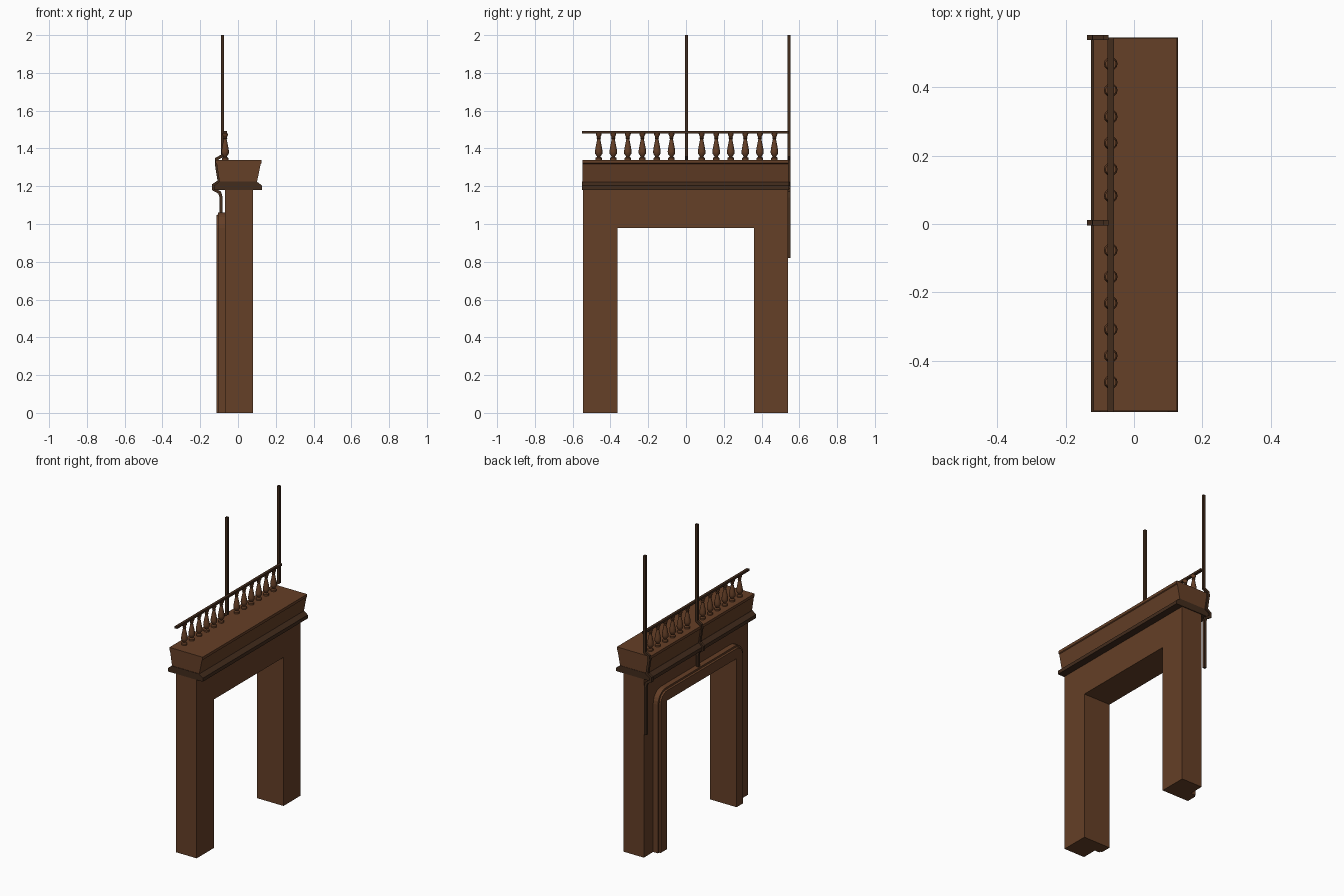
import bpy, bmesh, math
from mathutils import Vector

if "Cube" in bpy.data.objects:
    bpy.data.objects.remove(bpy.data.objects["Cube"])


def material(name, color):
    m = bpy.data.materials.new(name)
    m.diffuse_color = color
    m.use_nodes = True
    m.node_tree.nodes["Principled BSDF"].inputs["Base Color"].default_value = m.diffuse_color
    return m


BROWN = material("brown_wood", (0.13, 0.05, 0.02, 1))
DARK = material("dark_wood", (0.055, 0.025, 0.012, 1))


def make(name, verts, faces, mat, smooth=False):
    me = bpy.data.meshes.new(name)
    me.from_pydata(verts, [], faces)
    bm = bmesh.new()
    bm.from_mesh(me)
    bmesh.ops.recalc_face_normals(bm, faces=bm.faces)
    bm.to_mesh(me)
    bm.free()
    ob = bpy.data.objects.new(name, me)
    bpy.context.collection.objects.link(ob)
    me.materials.append(mat)
    if smooth:
        bpy.ops.object.select_all(action='DESELECT')
        ob.select_set(True)
        bpy.context.view_layer.objects.active = ob
        bpy.ops.object.shade_smooth_by_angle(angle=math.radians(40))
    return ob


def loft(name, rings, mat, smooth=False):
    """Skin a list of closed rings and cap both ends."""
    n = len(rings[0])
    verts = [v for r in rings for v in r]
    faces = [(i * n + j, i * n + (j + 1) % n, (i + 1) * n + (j + 1) % n, (i + 1) * n + j)
             for i in range(len(rings) - 1) for j in range(n)]
    faces += [tuple(range(n)), tuple(range(len(verts) - n, len(verts)))]
    return make(name, verts, faces, mat, smooth)


def extrude_y(name, profile, y0, y1, mat):
    return loft(name, [[(x, y, z) for x, z in profile] for y in (y0, y1)], mat)


# Wall with the square doorway, as an outline extruded in x
outline = [(-.545, 0), (-.363, 0), (-.363, .98), (.36, .98), (.36, 0), (.54, 0), (.54, 1.19), (-.545, 1.19)]
loft("gate_wall", [[(x, y, z) for y, z in outline] for x in (-.07, .08)], BROWN)

# Cornice: moulding band and flared block
extrude_y("cornice_band", [(-.126, 1.18), (.128, 1.18), (.128, 1.203), (.1, 1.224), (-.1, 1.224), (-.126, 1.203)],
          -.55, .545, DARK)
extrude_y("cornice_block", [(-.098, 1.22), (.1, 1.22), (.12, 1.318), (.125, 1.322), (.125, 1.34),
                            (-.118, 1.34), (-.118, 1.322), (-.113, 1.318)], -.547, .543, BROWN)

# Stepped door trim swept round the opening, rounded at the outer corners
section = [(.0, -.068), (.0, -.115), (.066, -.115), (.07, -.105), (.082, -.105), (.082, -.068)]
frames = [(-.363, 0, math.pi)]
frames += [(-.363, .98, math.pi - a * math.pi / 12) for a in range(7)]
frames += [(.36, .98, math.pi / 2 - a * math.pi / 12) for a in range(7)]
frames += [(.36, 0, 0)]
loft("door_trim", [[(x, y + d * math.cos(a), z + d * math.sin(a)) for d, x in section]
                   for y, z, a in frames], BROWN)


# Poles whose lower straps follow the cornice outline
def pole(name, y, bottom):
    path = [Vector(p) for p in [(-.082, 2), (-.082, 1.362), (-.114, 1.344), (-.115, 1.32), (-.1, 1.226),
                                (-.129, 1.206), (-.129, 1.184), (-.097, 1.166), (-.089, 1.14), (-.089, bottom)]]
    r, rings = .008, []
    for i, p in enumerate(path):
        a = (p - path[i - 1]).normalized() if i else (path[1] - p).normalized()
        b = (path[i + 1] - p).normalized() if i < len(path) - 1 else a
        t = (a + b).normalized()
        off = Vector((-t.y, t.x)) * (r / max(.6, t.dot(a)))
        u, v = p + off, p - off
        rings.append([(u.x, y - r, u.y), (u.x, y + r, u.y), (v.x, y + r, v.y), (v.x, y - r, v.y)])
    loft(name, rings, DARK)


pole("middle_pole", .003, 1.05)
pole("end_pole", .545, .82)

# Handrail
extrude_y("handrail", [(-.077, 1.478), (-.059, 1.478), (-.059, 1.492), (-.077, 1.492)], -.55, .545, DARK)

# Turned balusters, six each side of the middle pole
turning = [(.017, 1.338), (.017, 1.35), (.009, 1.356), (.012, 1.362), (.019, 1.372), (.02, 1.385), (.017, 1.405),
           (.010, 1.44), (.008, 1.45), (.012, 1.455), (.009, 1.46), (.015, 1.472), (.016, 1.48)]
SIDES = 12
for side in (-1, 1):
    for i in range(6):
        y = side * (.08 + .077 * i) + .003
        rings = [[(-.068 + r * math.cos(k * math.tau / SIDES), y + r * math.sin(k * math.tau / SIDES), z)
                  for k in range(SIDES)] for r, z in turning]
        loft("baluster", rings, BROWN, smooth=True)
